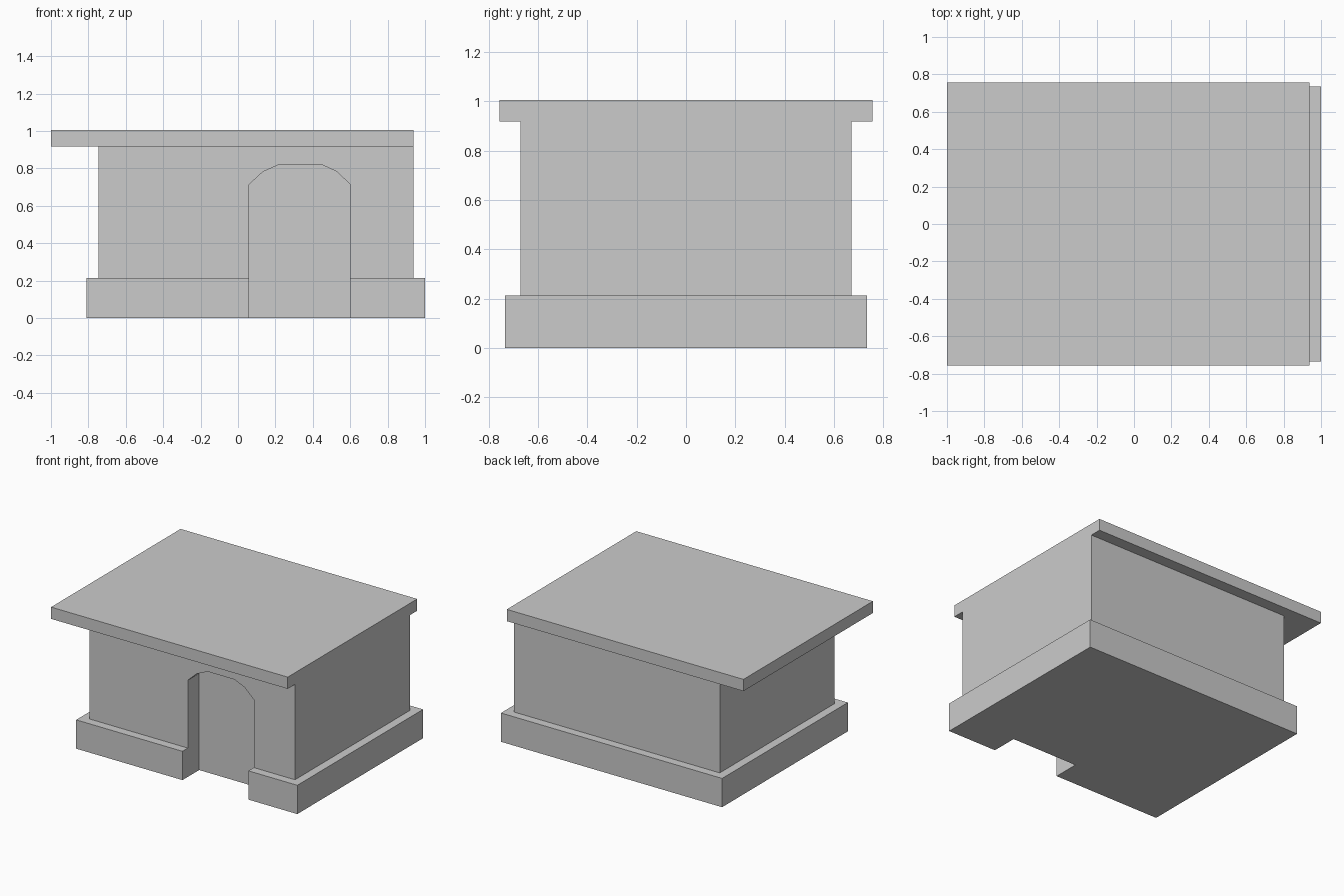
import bpy
import bmesh

if "Cube" in bpy.data.objects:
    bpy.data.objects.remove(bpy.data.objects["Cube"])


def loft(name, rings):
    """Closed solid through matching rings of points."""
    bm = bmesh.new()
    loops = [[bm.verts.new(p) for p in ring] for ring in rings]
    n = len(loops[0])
    bm.faces.new(loops[0])
    bm.faces.new(loops[-1])
    for a, b in zip(loops, loops[1:]):
        for i in range(n):
            j = (i + 1) % n
            bm.faces.new((a[i], a[j], b[j], b[i]))
    bmesh.ops.recalc_face_normals(bm, faces=bm.faces)
    mesh = bpy.data.meshes.new(name)
    bm.to_mesh(mesh)
    bm.free()
    obj = bpy.data.objects.new(name, mesh)
    bpy.context.collection.objects.link(obj)
    return obj


def rect(x0, x1, y, z):
    return [(x0, -y, z), (x1, -y, z), (x1, y, z), (x0, y, z)]


# Walls rising from a wider plinth
plinth = (-0.81, 1.0, 0.735)
wall = (-0.747, 0.937, 0.672)
walls = loft("walls_and_plinth", [
    rect(*plinth, 0), rect(*plinth, 0.213),
    rect(*wall, 0.213), rect(*wall, 0.918)])

# Flat roof slab, overhanging everywhere but the right side
roof = (-1.0, 0.937, 0.757)
loft("roof_slab", [rect(*roof, 0.918), rect(*roof, 1.005)])

# Arched doorway recess cut into the front
arch = [(0.06, -0.2), (0.60, -0.2), (0.60, 0.715), (0.525, 0.785),
        (0.443, 0.822), (0.222, 0.822), (0.133, 0.782), (0.06, 0.715)]
cutter = loft("doorway_cutter", [[(x, y, z) for x, z in arch] for y in (-1.0, -0.54)])
cutter.hide_render = True
cutter.display_type = 'WIRE'
cut = walls.modifiers.new("doorway", 'BOOLEAN')
cut.operation = 'DIFFERENCE'
cut.solver = 'EXACT'
cut.object = cutter
